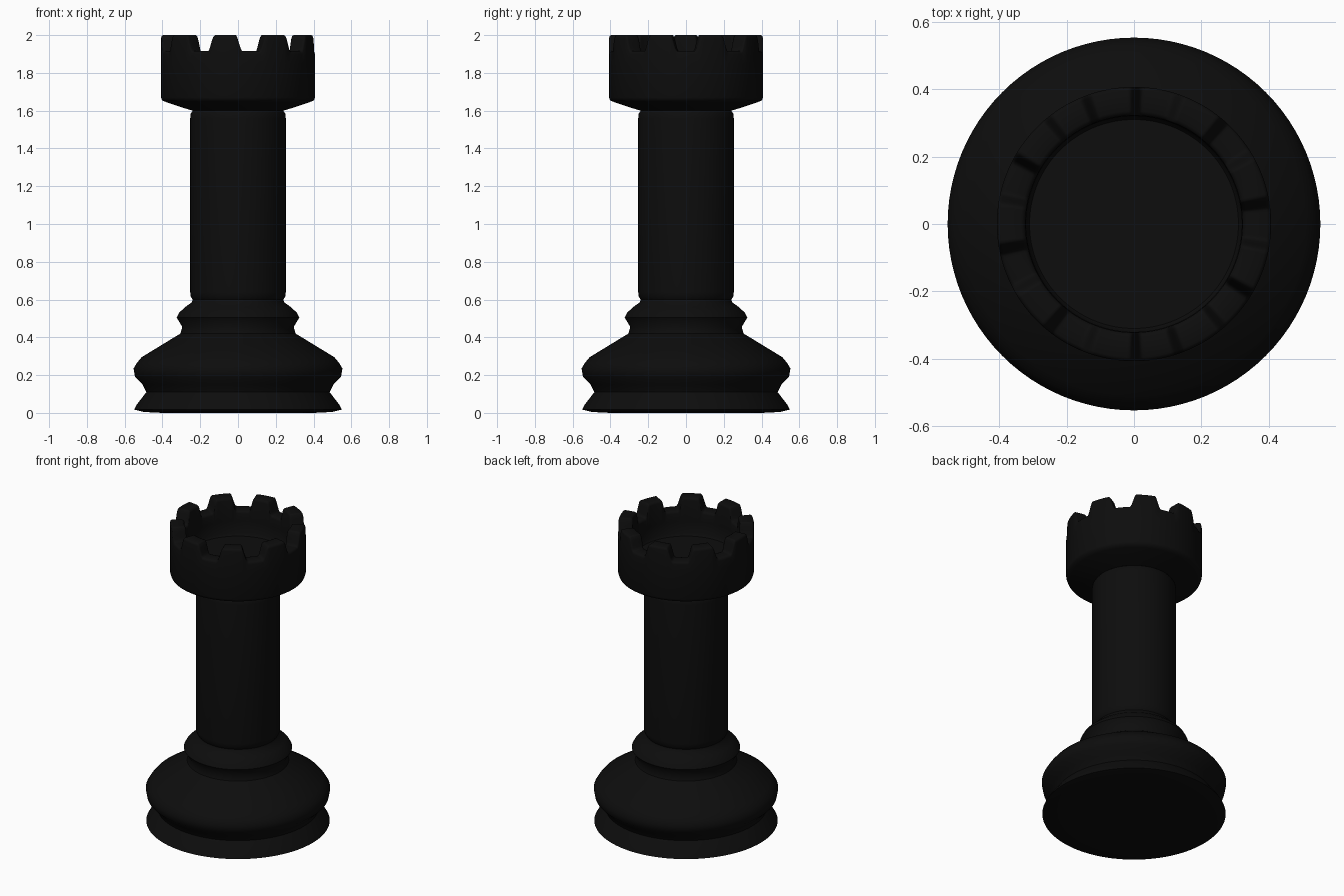
import bpy, bmesh, math

cube = bpy.data.objects.get("Cube")
if cube:
    bpy.data.objects.remove(cube, do_unlink=True)

black = bpy.data.materials.new("black")
black.use_nodes = True
COLOUR = (0.004, 0.004, 0.004, 1)
black.diffuse_color = COLOUR
black.node_tree.nodes["Principled BSDF"].inputs["Base Color"].default_value = COLOUR

NOTCHES = 9
NOTCH_DEPTH = 0.085
RIM_Z = 1.9


def notch_drop(angle):
    """Depth of the rounded battlement notch at an angle."""
    step = 2 * math.pi / NOTCHES
    off = abs((angle + step / 2) % step - step / 2)
    t = (math.radians(12) - off) / math.radians(5.5)
    t = max(0, min(1, t))
    return NOTCH_DEPTH * t * t * (3 - 2 * t)


def lathe(name, profile, segments, notched=False):
    """Spin (radius, z) points, bottom to top, around the z axis."""
    bm = bmesh.new()
    rings = []
    for r, z in profile:
        if r == 0:
            rings.append([bm.verts.new((0, 0, z))] * segments)
            continue
        ring = []
        for i in range(segments):
            a = 2 * math.pi * i / segments
            drop = notch_drop(a) if notched and z > RIM_Z else 0
            ring.append(bm.verts.new((r * math.cos(a), r * math.sin(a), z - drop)))
        rings.append(ring)
    for low, high in zip(rings, rings[1:]):
        for i in range(segments):
            j = (i + 1) % segments
            corners = list(dict.fromkeys((low[i], low[j], high[j], high[i])))
            bm.faces.new(corners)
    mesh = bpy.data.meshes.new(name)
    bm.to_mesh(mesh)
    bm.free()
    mesh.materials.append(black)
    obj = bpy.data.objects.new(name, mesh)
    bpy.context.collection.objects.link(obj)
    bpy.ops.object.select_all(action="DESELECT")
    obj.select_set(True)
    bpy.context.view_layer.objects.active = obj
    bpy.ops.object.shade_smooth_by_angle(angle=math.radians(50))
    return obj


# Foot with a waist and a sloping shoulder
lathe("base", [(0, 0), (0.4, 0), (0.5, 0.005), (0.55, 0.018), (0.535, 0.045),
               (0.485, 0.11), (0.505, 0.15), (0.545, 0.19), (0.553, 0.235),
               (0.535, 0.265), (0.51, 0.295), (0.4, 0.362), (0.305, 0.42)], 96)

# Ring between foot and column
lathe("collar", [(0.305, 0.42), (0.295, 0.455), (0.325, 0.505), (0.312, 0.53),
                 (0.28, 0.56), (0.245, 0.585), (0.24, 0.6)], 96)

# Column
lathe("column", [(0.24, 0.6), (0.25, 0.615), (0.253, 0.64), (0.253, 1.56),
                 (0.25, 1.585), (0.24, 1.6)], 96)

# Hollow head with battlements round the rim
lathe("crown", [(0.24, 1.6), (0.28, 1.612), (0.38, 1.645), (0.402, 1.655),
                (0.407, 1.67), (0.407, 1.85), (0.407, 1.985), (0.404, 1.996),
                (0.396, 2.0), (0.335, 2.0), (0.326, 1.996), (0.322, 1.985),
                (0.32, 1.85), (0.32, 1.77), (0.31, 1.755), (0, 1.755)], 360, True)
